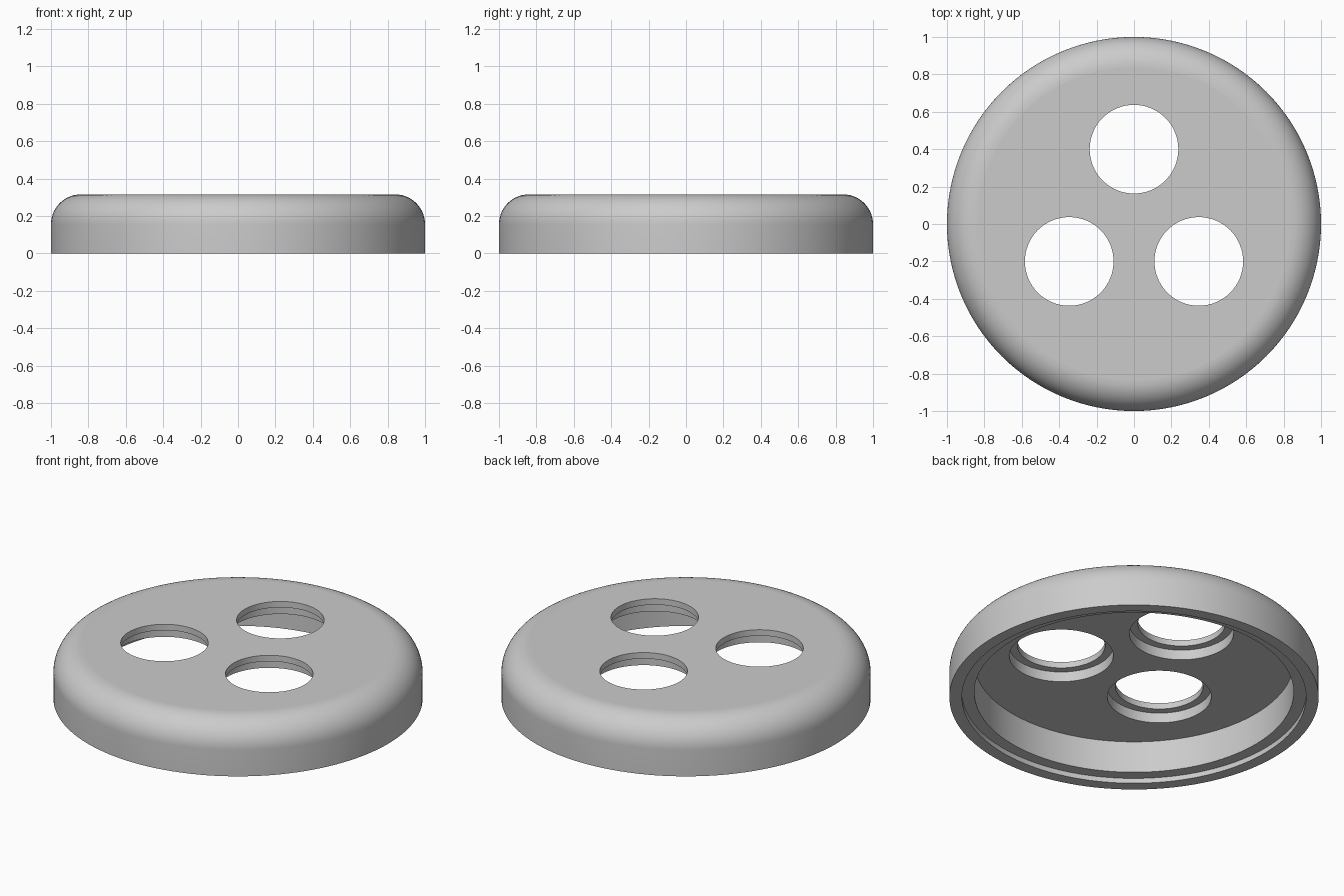
import bpy, bmesh, math
from mathutils import Vector

cube = bpy.data.objects.get("Cube")
if cube:
    bpy.data.objects.remove(cube, do_unlink=True)

SEGMENTS = 128
HEIGHT, FILLET = 0.316, 0.16
CEILING = 0.22          # underside of the top plate
BORE_DEPTH = 0.06       # counterbore above the ceiling

grey = bpy.data.materials.new("plain grey")
grey.use_nodes = True
colour = (0.6, 0.6, 0.6, 1)
grey.diffuse_color = colour
grey.node_tree.nodes["Principled BSDF"].inputs["Base Color"].default_value = colour


def lathe(name, profile, segments, centre=(0, 0)):
    """Revolve (radius, z) points about z and close both ends with discs."""
    bm = bmesh.new()
    rings = []
    for r, z in profile:
        ring = []
        for i in range(segments):
            a = math.tau * i / segments
            ring.append(bm.verts.new((centre[0] + r * math.cos(a),
                                      centre[1] + r * math.sin(a), z)))
        rings.append(ring)
    for low, high in zip(rings, rings[1:]):
        for i in range(segments):
            j = (i + 1) % segments
            bm.faces.new((low[i], low[j], high[j], high[i]))
    bm.faces.new(rings[0])
    bm.faces.new(rings[-1])
    bmesh.ops.recalc_face_normals(bm, faces=bm.faces)
    mesh = bpy.data.meshes.new(name)
    bm.to_mesh(mesh)
    bm.free()
    mesh.materials.append(grey)
    obj = bpy.data.objects.new(name, mesh)
    bpy.context.collection.objects.link(obj)
    return obj


# Cap shell: ceiling, inner wall, stepped rim, outer wall, rounded shoulder
profile = [(0.865, CEILING), (0.865, 0.03), (0.932, 0.03), (0.932, 0), (1, 0)]
for k in range(15):
    a = math.pi / 2 * k / 14
    profile.append((1 - FILLET + FILLET * math.cos(a),
                    HEIGHT - FILLET + FILLET * math.sin(a)))
cap = lathe("round_cap", profile, SEGMENTS)

# Three through holes, each widened from below
bpy.context.view_layer.objects.active = cap
cap.select_set(True)
step = CEILING + BORE_DEPTH
for n in range(3):
    a = math.pi / 2 + n * math.tau / 3
    cutter = lathe("hole_cutter",
                   [(0.282, 0.1), (0.282, step), (0.237, step), (0.237, 0.5)],
                   64, (0.4 * math.cos(a), 0.4 * math.sin(a)))
    cutter.hide_render = True
    mod = cap.modifiers.new("hole", "BOOLEAN")
    mod.operation = "DIFFERENCE"
    mod.solver = "EXACT"
    mod.object = cutter
    bpy.ops.object.modifier_apply(modifier=mod.name)
    bpy.data.objects.remove(cutter, do_unlink=True)

# Smooth curved walls, flat plates
bpy.ops.object.shade_smooth_by_angle(angle=math.radians(30))
for face in cap.data.polygons:
    if abs(face.normal.dot(Vector((0, 0, 1)))) > 0.9999:
        face.use_smooth = False
